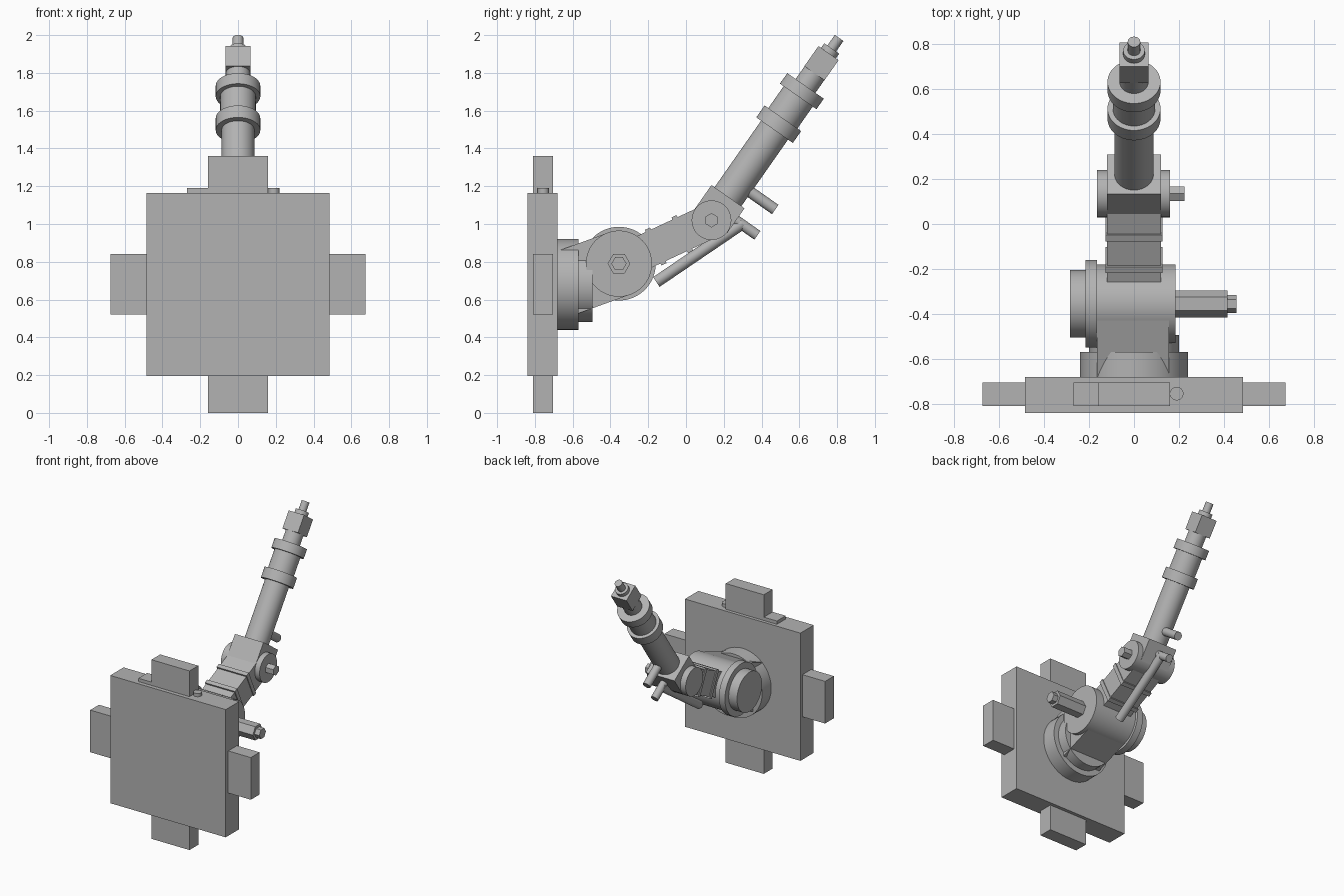
import bpy, math
from mathutils import Matrix, Vector

cube = bpy.data.objects.get("Cube")
if cube:
    bpy.data.objects.remove(cube, do_unlink=True)

grey = bpy.data.materials.new("machine_grey")
grey.use_nodes = True
COLOUR = (0.45, 0.45, 0.45, 1)
grey.diffuse_color = COLOUR
grey.node_tree.nodes["Principled BSDF"].inputs["Base Color"].default_value = COLOUR


def finish(name, smooth=False):
    ob = bpy.context.object
    ob.name = name
    ob.data.materials.append(grey)
    if smooth:
        bpy.ops.object.shade_smooth_by_angle(angle=math.radians(35))
    return ob


def box(name, lo, hi):
    """Axis-aligned block between two corners."""
    lo, hi = Vector(lo), Vector(hi)
    bpy.ops.mesh.primitive_cube_add(size=1)
    ob = finish(name)
    ob.matrix_world = Matrix.Translation((lo + hi) / 2) @ Matrix.Diagonal((*(hi - lo), 1))
    return ob


def rod(name, a, b, r, sides=48):
    """Cylinder or prism between two points."""
    a, b = Vector(a), Vector(b)
    bpy.ops.mesh.primitive_cylinder_add(vertices=sides, radius=r, depth=(b - a).length)
    ob = finish(name, sides > 8)
    ob.matrix_world = Matrix.Translation((a + b) / 2) @ (b - a).to_track_quat('Z', 'Y').to_matrix().to_4x4()
    return ob


def along(origin, angle, t, n=0):
    """Point in the x = 0 plane, t along and n across a tilted axis."""
    c, s = math.cos(math.radians(angle)), math.sin(math.radians(angle))
    return Vector((0, origin[0] + c * t - s * n, origin[1] + s * t + c * n))


def link(name, origin, angle, t0, t1, x0, x1, half):
    """Block lying along a tilted axis in the x = 0 plane."""
    bpy.ops.mesh.primitive_cube_add(size=1)
    ob = finish(name)
    mid = along(origin, angle, (t0 + t1) / 2)
    mid.x = (x0 + x1) / 2
    ob.matrix_world = (Matrix.Translation(mid) @ Matrix.Rotation(math.radians(angle), 4, 'X')
                       @ Matrix.Diagonal((x1 - x0, t1 - t0, 2 * half, 1)))
    return ob


def drum(name, centre, x0, x1, r, sides=48):
    """Cylinder on a left-right axis."""
    ob = rod(name, (x0, *centre), (x1, *centre), r, sides)
    return ob


# Mounting plate with four edge tabs
box("base_plate", (-.485, -.84, .195), (.485, -.68, 1.165))
for side, s in (("left", 1), ("right", -1)):
    box(side + "_tab", (min(s * .48, s * .675), -.81, .52), (max(s * .48, s * .675), -.705, .84))
box("top_tab", (-.16, -.81, 1.16), (.16, -.705, 1.36))
box("bottom_tab", (-.16, -.81, 0), (.16, -.705, .2))
box("top_key", (-.27, -.81, 1.16), (-.155, -.705, 1.19))
rod("top_pin", (.19, -.755, 1.16), (.19, -.755, 1.19), .03, 24)

# Turntable collars
rod("large_collar", (0, -.69, .68), (0, -.57, .68), .24, 64)
rod("small_collar", (0, -.58, .68), (0, -.495, .68), .2, 64)

# Shoulder
SHOULDER, ELBOW = (-.355, .79), (.135, 1.02)
link("shoulder_bracket", SHOULDER, 20, -.3, 0, -.165, .155, .174)
drum("shoulder_drum", SHOULDER, -.17, .185, .175, 64)
drum("shoulder_flange", SHOULDER, -.215, -.165, .195, 64)
drum("shoulder_cap", SHOULDER, -.285, -.21, .15, 64)
for name, x0, x1, r in (("shoulder_shaft", .18, .415, .06), ("shoulder_shaft_tip", .41, .455, .04)):
    hexagon = drum(name, SHOULDER, x0, x1, r, 6)
    # Turn the prism so a corner points straight up
    hexagon.matrix_world = (Matrix.Translation(((x0 + x1) / 2, *SHOULDER))
                            @ Matrix.Rotation(math.pi / 2, 4, 'Y') @ Matrix.Rotation(math.pi / 2, 4, 'Z')
                            @ Matrix.Rotation(math.radians(30), 4, 'Z'))

# Upper arm with two bands
link("upper_arm", SHOULDER, 25, .1, .5, -.12, .12, .092)
for i, t in enumerate((.215, .37)):
    link(f"upper_arm_band_{i + 1}", SHOULDER, 25, t - .015, t + .015, -.126, .126, .104)

# Elbow
drum("elbow_joint", ELBOW, -.165, .16, .105)
drum("elbow_pin", ELBOW, .155, .225, .038, 6)
link("elbow_block", ELBOW, 55, -.01, .152, -.12, .12, .107)

# Forearm, stacked along its axis: name, start, end, radius
for name, t0, t1, r in (("forearm_tube", .14, .60, .087), ("forearm_sleeve", .60, .83, .094),
                        ("forearm_ring_lower", .582, .659, .118), ("forearm_ring_upper", .80, .868, .118),
                        ("wrist_neck", .85, .96, .064), ("tool_collar", 1.07, 1.11, .048),
                        ("tool_tip", 1.08, 1.178, .028)):
    rod(name, along(ELBOW, 55, t0), along(ELBOW, 55, t1), r)
link("wrist_block", ELBOW, 55, .95, 1.08, -.065, .065, .065)

# Strut under the arm and its two pegs
rod("forearm_peg", along(ELBOW, 55, .24), along(ELBOW, 55, .24, -.244), .03, 24)
rod("strut_peg", (0, .21, 1.058), (0, .378, .94), .028, 24)
rod("strut", (0, -.157, .693), (0, .30, 1.003), .031, 24)
